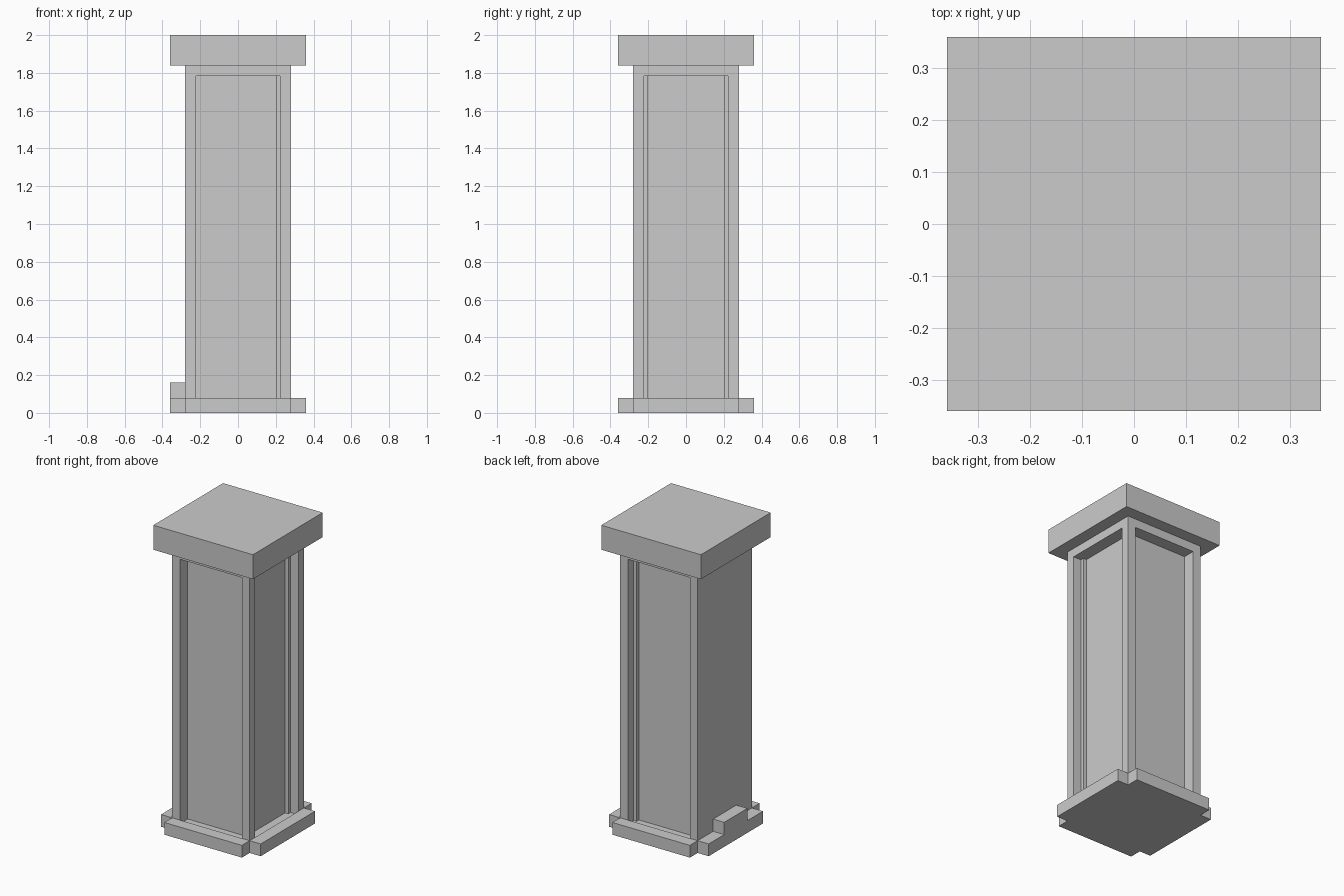
import bpy, bmesh
from mathutils import Matrix, Vector

if "Cube" in bpy.data.objects:
    bpy.data.objects.remove(bpy.data.objects["Cube"])

W, T = 0.28, 0.08      # shaft half width, trim thickness
SHAFT_TOP = 1.84


def box_mesh(bm, lo, hi):
    lo, hi = Vector(lo), Vector(hi)
    mat = Matrix.Translation((lo + hi) / 2) @ Matrix.Diagonal((*(hi - lo), 1))
    bmesh.ops.create_cube(bm, size=1, matrix=mat)


def finish(name, bm):
    bmesh.ops.recalc_face_normals(bm, faces=bm.faces)
    mesh = bpy.data.meshes.new(name)
    bm.to_mesh(mesh)
    bm.free()
    obj = bpy.data.objects.new(name, mesh)
    bpy.context.collection.objects.link(obj)
    return obj


def box(name, lo, hi):
    bm = bmesh.new()
    box_mesh(bm, lo, hi)
    return finish(name, bm)


# Shaft: recessed panels on front, right and back; left side stays flat
bm = bmesh.new()
box_mesh(bm, (-W, -W, 0), (W, W, SHAFT_TOP))
bm.normal_update()
panels = [f for f in bm.faces if abs(f.normal.z) < 0.5 and f.normal.x > -0.5]
for face in panels:
    inward = -face.normal.copy() * T
    bmesh.ops.inset_individual(bm, faces=[face], thickness=T)
    inner = bmesh.ops.extrude_discrete_faces(bm, faces=[face])["faces"][0]
    bmesh.ops.translate(bm, verts=inner.verts, vec=inward)
finish("shaft", bm)

# Cap slab
box("cap", (-W - T, -W - T, SHAFT_TOP), (W + T, W + T, 2.0))

# Base skirting, leaving notched corners
box("base_front", (-W, -W - T, 0), (W, -W, T))
box("base_back", (-W, W, 0), (W, W + T, T))
box("base_right", (W, -W, 0), (W + T, W, T))
box("base_left", (-W - T, -W, 0), (-W, W, T))

# Raised block on the left skirting
box("left_block", (-W - T, -0.12, T), (-W, 0.12, 2 * T))
